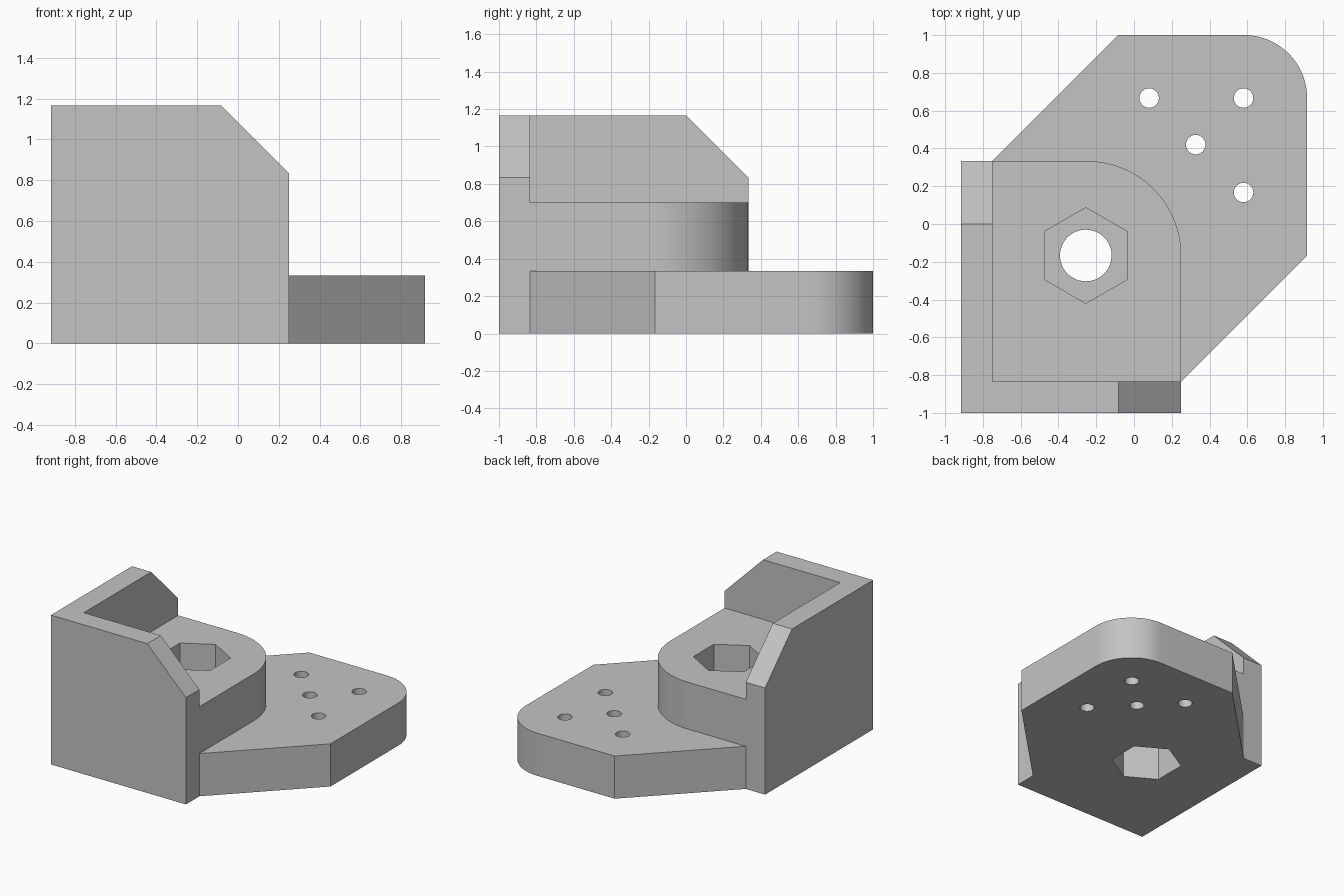
import bpy
import bmesh
import math
from mathutils import Matrix, Vector

cube = bpy.data.objects.get("Cube")
if cube:
    bpy.data.objects.remove(cube, do_unlink=True)

U = 1 / 30          # one design millimetre in scene units

grey = bpy.data.materials.new("light grey")
grey.use_nodes = True
colour = (0.55, 0.55, 0.55, 1)
grey.diffuse_color = colour
grey.node_tree.nodes["Principled BSDF"].inputs["Base Color"].default_value = colour

UP = Matrix.Identity(3)
# Profile drawn in (x, z), extruded along y
ALONG_Y = Matrix(((1, 0, 0), (0, 0, 1), (0, 1, 0)))
# Profile drawn in (y, z), extruded along x
ALONG_X = Matrix(((0, 0, 1), (1, 0, 0), (0, 1, 0)))


def arc(cx, cy, r, start, end, steps):
    angles = [math.radians(start + (end - start) * i / steps) for i in range(steps + 1)]
    return [(cx + r * math.cos(a), cy + r * math.sin(a)) for a in angles]


def polygon(cx, cy, r, sides):
    return arc(cx, cy, r, 90, 90 + 360, sides)[:-1]


def prism(name, profile, low, high, axes=UP):
    """Extrude a flat profile between two levels along its own normal."""
    bm = bmesh.new()
    rings = [[bm.verts.new(axes @ Vector((a, b, h)) * U) for a, b in profile]
             for h in (low, high)]
    bm.faces.new(rings[0])
    bm.faces.new(rings[1])
    n = len(profile)
    for i in range(n):
        j = (i + 1) % n
        bm.faces.new((rings[0][i], rings[0][j], rings[1][j], rings[1][i]))
    bmesh.ops.recalc_face_normals(bm, faces=bm.faces)
    mesh = bpy.data.meshes.new(name)
    bm.to_mesh(mesh)
    bm.free()
    mesh.materials.append(grey)
    obj = bpy.data.objects.new(name, mesh)
    bpy.context.collection.objects.link(obj)
    return obj


def combine(target, others, operation):
    """Boolean the other solids into the target, then drop them."""
    for other in others:
        mod = target.modifiers.new("boolean", 'BOOLEAN')
        mod.operation = operation
        mod.solver = 'EXACT'
        mod.object = other
        graph = bpy.context.evaluated_depsgraph_get()
        mesh = bpy.data.meshes.new_from_object(target.evaluated_get(graph))
        target.modifiers.clear()
        target.data = mesh
        bpy.data.objects.remove(other, do_unlink=True)


# Mounting plate with clipped corners and one rounded corner
bracket = prism("corner_bracket",
                [(-22.5, -25), (7.5, -25), (27.5, -5)]
                + arc(17.5, 20, 10, 0, 90, 24)
                + [(-2.5, 30), (-22.5, 10)], 0, 10)

# Raised boss and the two chamfered walls
boss = prism("boss", [(-22.5, -25), (7.5, -25)]
             + arc(-7.5, -5, 15, 0, 90, 32) + [(-22.5, 10)], 0, 21)
front_wall = prism("front_wall",
                   [(-27.5, 0), (7.5, 0), (7.5, 25), (-2.5, 35), (-27.5, 35)],
                   -30, -25, ALONG_Y)
side_wall = prism("side_wall",
                  [(-30, 0), (10, 0), (10, 25), (0, 35), (-30, 35)],
                  -27.5, -22.5, ALONG_X)
combine(bracket, [boss, front_wall, side_wall], 'UNION')

# Bolt bore with a hexagonal nut pocket at each end
bore_x, bore_y = -7.65, -5
nut = polygon(bore_x, bore_y, 7.6, 6)
cutters = [prism("bore", polygon(bore_x, bore_y, 4.1, 48), -5, 40),
           prism("top_pocket", nut, 13, 30),
           prism("bottom_pocket", nut, -5, 8)]

# Small screw holes in the plate
for x, y in ((2.4, 20), (17.4, 20), (9.8, 12.6), (17.4, 5)):
    cutters.append(prism("screw_hole", polygon(x, y, 1.55, 24), -5, 15))
combine(bracket, cutters, 'DIFFERENCE')

for obj in bpy.context.selected_objects:
    obj.select_set(False)
bracket.select_set(True)
bpy.context.view_layer.objects.active = bracket
bpy.ops.object.shade_smooth_by_angle(angle=math.radians(30))
